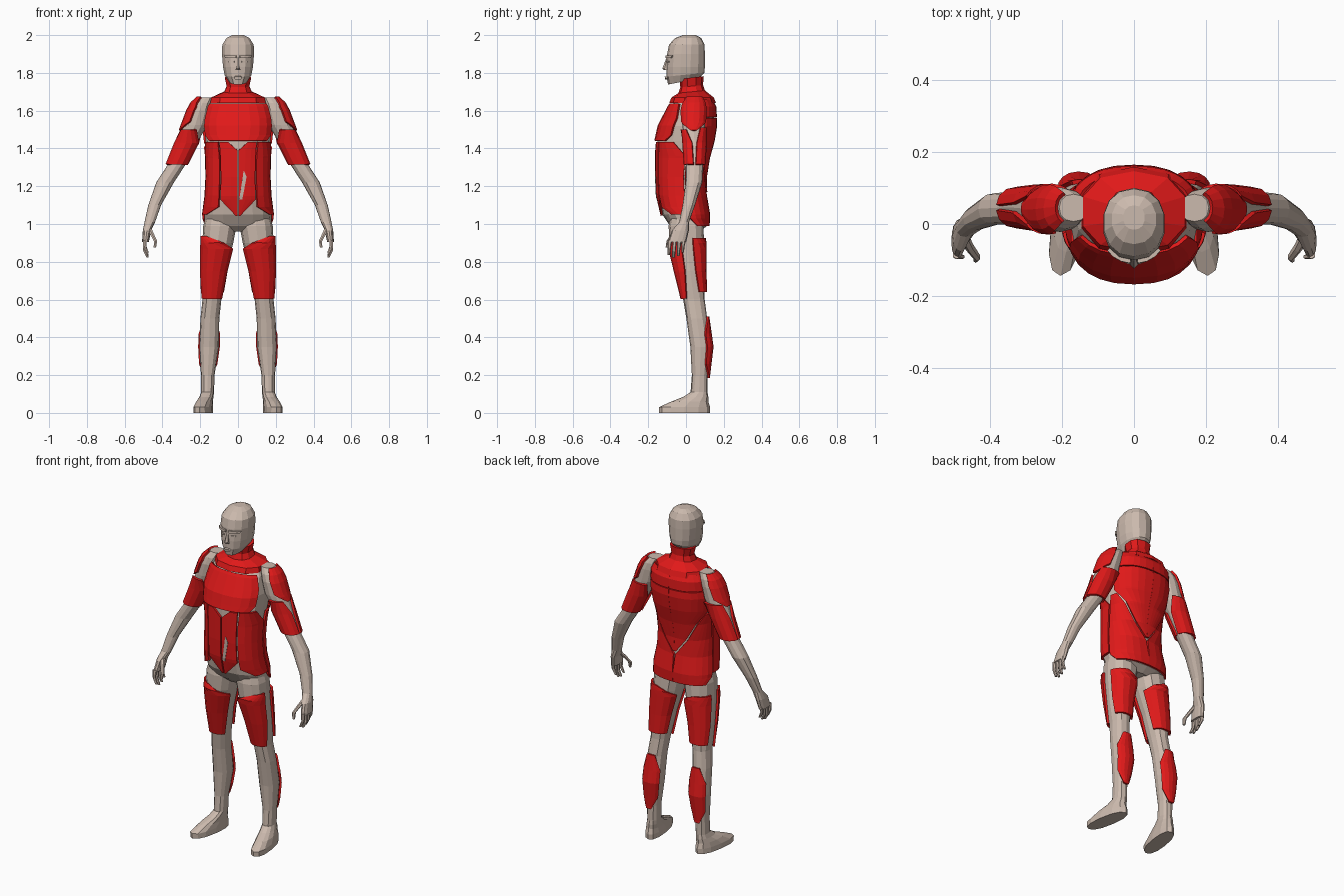
import bpy
from math import sin, cos, radians, copysign


def material(name, rgb):
    m = bpy.data.materials.new(name)
    m.diffuse_color = (*rgb, 1)
    return m


SKIN = material("skin", (0.60, 0.49, 0.42))
RED = material("red", (0.75, 0.01, 0.01))


def power(v, p):
    return copysign(abs(v) ** p, v)


def point(ring, deg, p, off=0.0):
    """Point on a horizontal section; 0 deg = front, 90 = +x, 180 = back."""
    z, cx, cy, rx, ry, tilt, shear = (tuple(ring) + (0, 0))[:7]
    a = radians(deg)
    dx = (rx + off) * power(sin(a), p)
    dy = -(ry + off) * power(cos(a), p)
    return (cx + dx + shear * dy, cy + dy, z + tilt * dy)


def lerp_rows(rows, z):
    for a, b in zip(rows, rows[1:]):
        if a[0] <= z <= b[0]:
            t = (z - a[0]) / (b[0] - a[0])
            return tuple(u + (v - u) * t for u, v in zip(a, b))
    return rows[0] if z < rows[0][0] else rows[-1]


def make(name, verts, faces, mat, mirror):
    me = bpy.data.meshes.new(name)
    me.from_pydata(verts, [], faces)
    me.materials.append(mat)
    ob = bpy.data.objects.new(name, me)
    bpy.context.collection.objects.link(ob)
    if mirror:
        ob.modifiers.new("mirror", 'MIRROR').use_mirror_merge = False
    return ob


def loft(name, rings, n=12, p=0.9, mat=SKIN, mirror=False):
    """Closed body through stacked sections, listed bottom to top."""
    verts = [point(r, 360 * i / n, p) for r in rings for i in range(n)]
    faces = [(k * n + i, k * n + (i + 1) % n, (k + 1) * n + (i + 1) % n, (k + 1) * n + i)
             for k in range(len(rings) - 1) for i in range(n)]
    faces.append(tuple(reversed(range(n))))
    faces.append(tuple(range(len(verts) - n, len(verts))))
    return make(name, verts, faces, mat, mirror)


def plate(name, rings, rows, p=0.9, off=0.007, cols=6, mat=RED, mirror=True, thick=0.012):
    """Thin shell lying on a loft; rows are (z, start angle, end angle)."""
    zs = sorted({r[0] for r in rows} |
                {r[0] for r in rings if rows[0][0] + .008 < r[0] < rows[-1][0] - .008})
    verts = []
    for z in zs:
        _, a0, a1 = lerp_rows(rows, z)
        ring = lerp_rows(rings, z)
        verts += [point(ring, a0 + (a1 - a0) * i / cols, p, off) for i in range(cols + 1)]
    w = cols + 1
    faces = [(k * w + i, k * w + i + 1, (k + 1) * w + i + 1, (k + 1) * w + i)
             for k in range(len(zs) - 1) for i in range(cols)]
    ob = make(name, verts, faces, mat, mirror)
    s = ob.modifiers.new("thickness", 'SOLIDIFY')
    s.thickness, s.offset = thick, 0
    return ob


# Torso: z, half width, front y, back y
torso = [(z, 0, (f + b) / 2, w, (b - f) / 2) for z, w, f, b in [
    (0.96, .07, -.05, .07), (0.99, .175, -.085, .112), (1.05, .178, -.125, .115),
    (1.15, .165, -.145, .098), (1.25, .16, -.15, .096), (1.35, .162, -.15, .112),
    (1.44, .172, -.15, .137), (1.52, .178, -.132, .150), (1.62, .165, -.08, .145),
    (1.665, .14, -.05, .12), (1.70, .06, -.02, .08)]]
TP = 0.85
loft("torso", torso, 16, TP)

# Torso plates
plate("chest_plate", torso, [(1.44, -52, 52), (1.47, -64, 64), (1.56, -66, 66), (1.635, -58, 58)],
      TP, off=.012, cols=8, mirror=False)
plate("abdomen_plate", torso, [(1.045, .5, 2), (1.13, .5, 28), (1.39, .5, 29), (1.435, 14, 29)], TP, cols=3)
plate("flank_plate", torso, [(1.05, 62, 95), (1.09, 31, 95), (1.36, 31, 94), (1.435, 32, 70)], TP, cols=4)
plate("abdomen_slit", torso, [(1.13, 1, 5), (1.25, 6, 12), (1.28, 7, 8)],
      TP, off=.012, cols=1, mat=SKIN, mirror=False, thick=.006)
plate("lower_back_plate", torso, [(0.99, 112, 180), (1.03, 97, 180), (1.15, 97, 179),
                                  (1.35, 97, 132), (1.41, 97, 112)], TP)
plate("mid_back_plate", torso, [(1.17, 178, 180), (1.36, 134, 180), (1.43, 106, 180),
                                (1.56, 100, 180)], TP, off=.009)
plate("upper_back_plate", torso, [(1.565, 106, 180), (1.655, 108, 180)], TP, off=.010)

# Neck with collar
loft("neck_collar", [(1.64, 0, .035, .153, .124), (1.67, 0, .035, .148, .112),
                     (1.70, 0, .03, .075, .07, .1), (1.73, 0, .03, .062, .06, .1),
                     (1.775, 0, .03, .073, .064, .12)], 10, TP, RED)

# Head and face
head = [(1.755, 0, -.012, .048, .083, .2), (1.79, 0, -.003, .072, .1, .1),
        (1.83, 0, -.002, .081, .102, 0), (1.90, 0, .0, .087, .1, 0),
        (1.95, 0, .004, .085, .094, 0), (1.985, 0, .012, .062, .068, 0),
        (2.0, 0, .018, .03, .034, 0)]
loft("head", head, 14)
loft("nose", [(1.815, 0, -.1, .017, .016), (1.823, 0, -.1, .013, .025),
              (1.885, 0, -.094, .006, .008)], 6)
plate("brow", head, [(1.878, 5, 44), (1.892, 5, 50)], cols=3, mat=SKIN, off=.003)
plate("eye", head, [(1.856, 12, 32), (1.864, 12, 32)], cols=2, mat=SKIN, off=.001, thick=.006)
plate("lips", head, [(1.778, -9, 9), (1.785, -16, 16), (1.792, -9, 9)],
      cols=2, mat=SKIN, off=.004, mirror=False)

# Arms
arm = [(0.905, .49, -.047, .018, .048), (0.965, .482, -.03, .022, .045),
       (1.01, .467, -.01, .028, .026), (1.10, .441, .015, .034, .033),
       (1.22, .386, .042, .047, .044), (1.32, .321, .046, .047, .045),
       (1.43, .271, .045, .055, .052), (1.525, .226, .04, .064, .06),
       (1.60, .204, .04, .058, .062), (1.64, .188, .042, .052, .055),
       (1.67, .168, .045, .04, .038)]
loft("arm", arm, 12, mirror=True)
plate("shoulder_plate", arm, [(1.495, 80, 100), (1.54, 25, 155), (1.62, 22, 160), (1.672, 35, 150)])
plate("biceps_plate", arm, [(1.315, -82, 85), (1.43, -75, 80), (1.50, -12, 55)])
plate("triceps_plate", arm, [(1.315, 95, 265), (1.43, 100, 255), (1.51, 120, 215)])

# Fingers and thumb
for k, (y, tip) in enumerate([(-.085, .835), (-.06, .822), (-.035, .83), (-.012, .85)]):
    loft(f"finger_{k + 1}", [(tip, .478, y - .006, .007, .007), (tip + .035, .494, y - .004, .009, .009),
                             (.915, .493, y, .011, .012)], 6, mirror=True)
loft("thumb", [(.875, .44, -.1, .007, .008), (.91, .437, -.092, .010, .011),
               (.95, .457, -.065, .012, .014), (.985, .473, -.035, .013, .016)], 6, mirror=True)

# Legs with feet
leg = [(0, .184, -.008, .047, .134, 0, -.15), (.03, .184, -.008, .046, .136, 0, -.15),
       (.06, .177, .02, .042, .098, 0, -.12), (.085, .167, .052, .037, .066, 0, -.05),
       (.11, .161, .069, .034, .045, 0, 0), (.2, .160, .073, .036, .042, 0, 0),
       (.35, .153, .078, .052, .055, 0, 0), (.5, .149, .057, .05, .055, 0, 0),
       (.6, .138, .042, .05, .057, 0, 0), (.75, .128, .022, .064, .074, 0, 0),
       (.9, .107, .004, .082, .092, 0, 0), (.99, .096, .0, .088, .092, 0, 0),
       (1.06, .09, .0, .075, .08, 0, 0)]
LP = 0.85
loft("leg", leg, 12, LP, mirror=True)
plate("front_thigh_plate", leg, [(.605, -55, 58), (.75, -68, 74), (.87, -70, 76), (.935, 45, 78)], LP)
plate("rear_thigh_plate", leg, [(.64, 115, 245), (.75, 108, 250), (.87, 106, 250), (.925, 106, 170)], LP)
plate("calf_plate", leg, [(.185, 165, 195), (.26, 118, 240), (.42, 118, 240), (.51, 160, 200)], LP)
